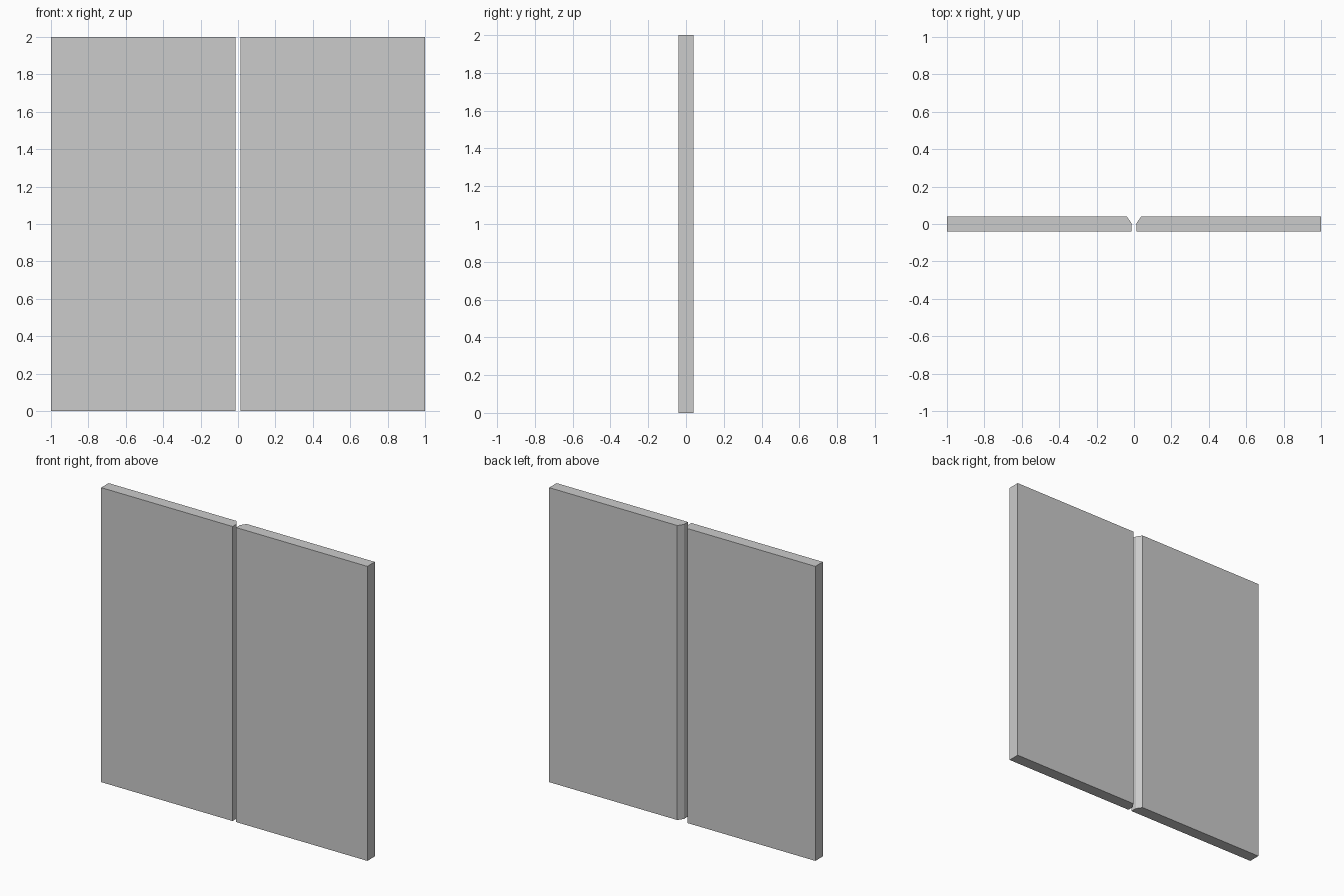
import bpy, bmesh

if "Cube" in bpy.data.objects:
    bpy.data.objects.remove(bpy.data.objects["Cube"])

HEIGHT = 2.0
# Plan outline of one plate: square outer edge, root face and chamfer at the joint
PROFILE = [(0.013, -0.04), (1.0, -0.04), (1.0, 0.04), (0.038, 0.04), (0.013, 0.003)]


def plate(name, side):
    bm = bmesh.new()
    face = bm.faces.new([bm.verts.new((side * x, y, 0)) for x, y in PROFILE])
    ext = bmesh.ops.extrude_face_region(bm, geom=[face])
    top = [v for v in ext["geom"] if isinstance(v, bmesh.types.BMVert)]
    bmesh.ops.translate(bm, verts=top, vec=(0, 0, HEIGHT))
    bmesh.ops.recalc_face_normals(bm, faces=bm.faces)
    mesh = bpy.data.meshes.new(name)
    bm.to_mesh(mesh)
    bm.free()
    bpy.context.collection.objects.link(bpy.data.objects.new(name, mesh))


# Two mirrored plates with a narrow gap between them
plate("left_plate", -1)
plate("right_plate", 1)
